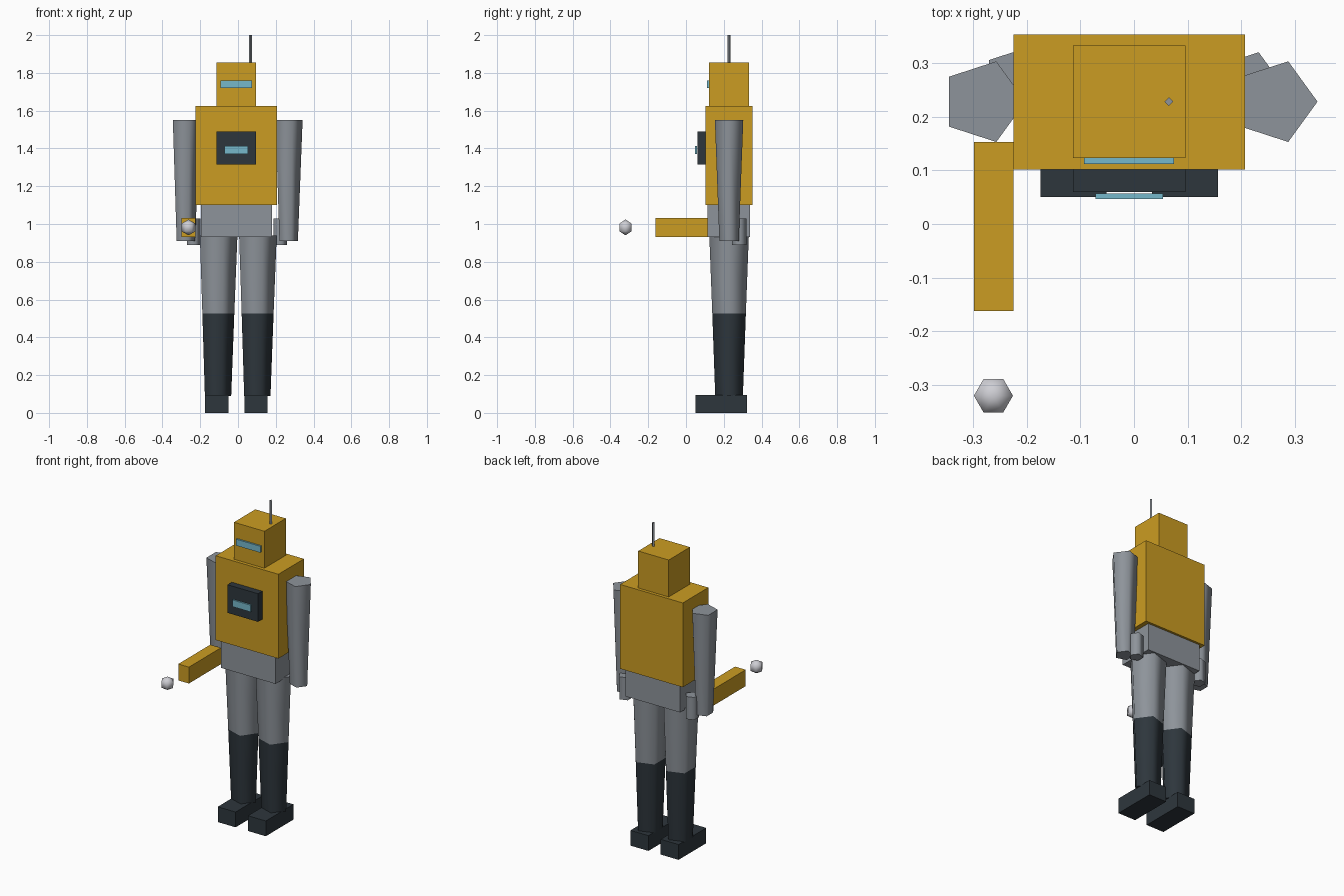
import bpy, math

old = bpy.data.objects.get("Cube")
if old:
    bpy.data.objects.remove(old, do_unlink=True)

CX, CY = -0.009, 0.228      # body axis


def material(name, r, g, b):
    m = bpy.data.materials.new(name)
    m.use_nodes = True
    m.diffuse_color = (r, g, b, 1)
    m.node_tree.nodes["Principled BSDF"].inputs["Base Color"].default_value = (r, g, b, 1)
    return m


yellow = material("yellow paint", 0.60, 0.335, 0.016)
steel = material("grey steel", 0.27, 0.295, 0.325)
dark = material("dark metal", 0.027, 0.037, 0.046)
cyan = material("cyan light", 0.18, 0.48, 0.60)
white = material("pale grey", 0.62, 0.62, 0.66)


def finish(name, mat, smooth=False):
    ob = bpy.context.object
    ob.name = ob.data.name = name
    ob.data.materials.append(mat)
    if smooth:
        ob.data.shade_smooth()
        ob.data.set_sharp_from_angle(angle=math.radians(80))
    return ob


def box(name, mat, x, y, z):
    """Box from (min, max) ranges."""
    bpy.ops.mesh.primitive_cube_add(size=1, location=[sum(r) / 2 for r in (x, y, z)])
    ob = finish(name, mat)
    size = [r[1] - r[0] for r in (x, y, z)]
    for v in ob.data.vertices:
        v.co = [c * s for c, s in zip(v.co, size)]


def limb(name, mat, x, y, z0, z1, r0, r1, sides=5):
    """Tapered prism with one corner pointing to +x."""
    bpy.ops.mesh.primitive_cone_add(vertices=sides, radius1=r0, radius2=r1,
                                    depth=z1 - z0, location=(x, y, (z0 + z1) / 2))
    ob = finish(name, mat, True)
    for v in ob.data.vertices:
        v.co.x, v.co.y = v.co.y, -v.co.x
    ob.data.update()


def centred(half):
    return (CX - half, CX + half)


# Body and head
box("torso", yellow, centred(0.216), (0.102, 0.353), (1.10, 1.625))
box("pelvis", steel, centred(0.188), (0.114, 0.339), (0.93, 1.10))
box("head", yellow, centred(0.105), (0.123, 0.333), (1.625, 1.855))
box("visor", cyan, centred(0.084), (0.112, 0.123), (1.72, 1.76))
box("chest_panel", dark, centred(0.105), (0.06, 0.102), (1.315, 1.49))
box("chest_light", cyan, centred(0.063), (0.047, 0.057), (1.37, 1.412))
limb("antenna", steel, 0.065, CY, 1.85, 2.0, 0.008, 0.008, 4)

# Limbs, shifted rather than mirrored so each corner faces the same way
for side, s in (("left", 1), ("right", -1)):
    limb(side + "_arm", steel, CX + s * 0.272, CY, 0.91, 1.55, 0.054, 0.079)
    limb(side + "_hip_canister", steel, CX + s * 0.229, 0.282, 0.89, 1.03, 0.04, 0.04)
    leg = CX + s * 0.104
    limb(side + "_thigh", steel, leg, CY, 0.527, 0.94, 0.0935, 0.110)
    limb(side + "_shin", dark, leg, CY, 0.09, 0.527, 0.077, 0.0935)
    box(side + "_foot", dark, (leg - 0.0615, leg + 0.0615), (0.05, 0.322), (0, 0.095))

# Held launcher and its shot
box("launcher", yellow, (-0.298, -0.225), (-0.162, 0.153), (0.93, 1.032))
bpy.ops.mesh.primitive_uv_sphere_add(segments=6, ring_count=3, radius=0.042,
                                     location=(-0.262, -0.32, 0.982))
ball = finish("shot", white, True)
if max(v.co.x for v in ball.data.vertices) < 0.034:   # keep corners on the x axis
    for v in ball.data.vertices:
        v.co.x, v.co.y = v.co.y, -v.co.x
    ball.data.update()
